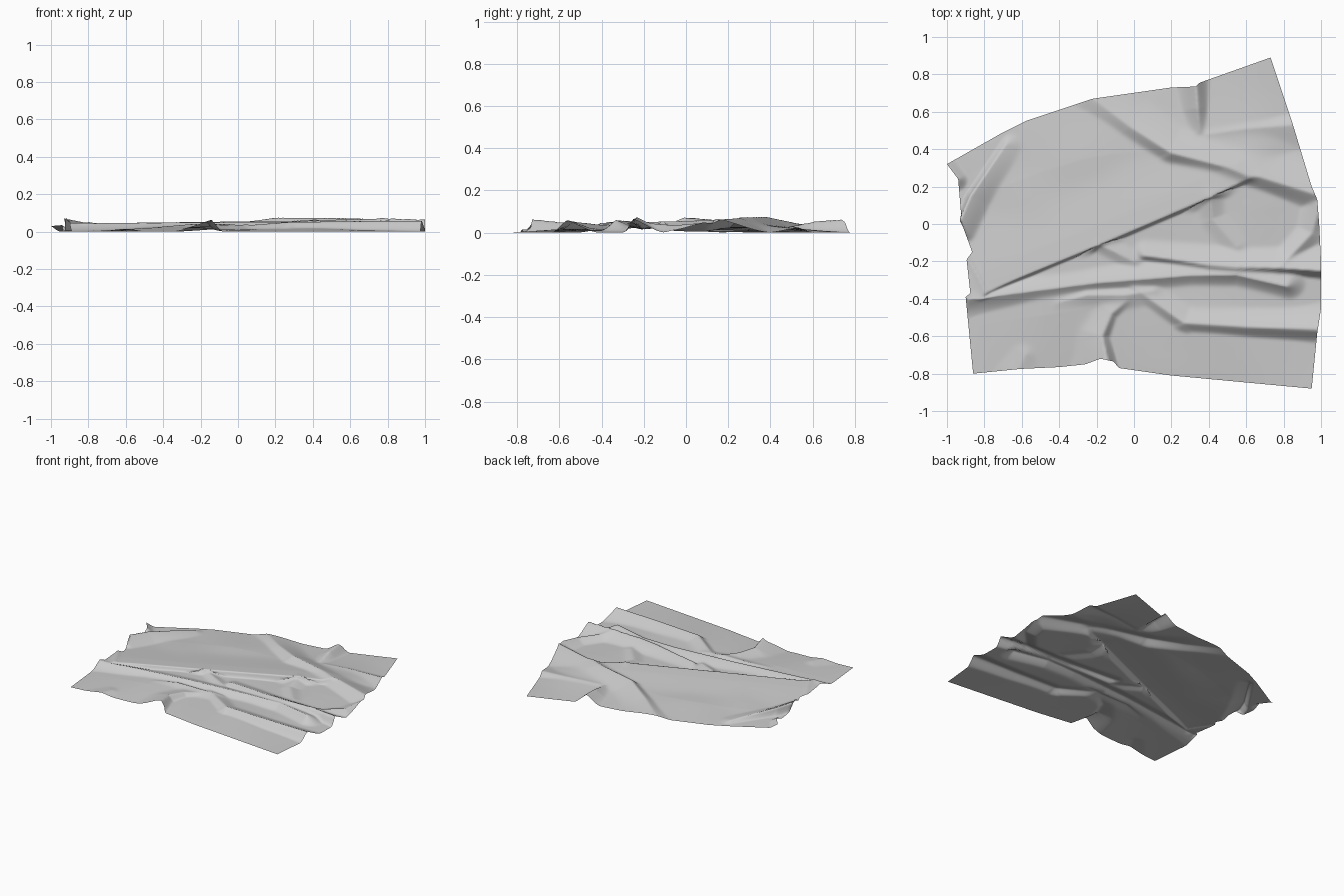
import bpy, bmesh
from mathutils import Vector, noise

cube = bpy.data.objects.get("Cube")
if cube:
    bpy.data.objects.remove(cube, do_unlink=True)

STEPS = 180


def resample(points):
    """Spread STEPS + 1 points evenly along a polyline."""
    pts = [Vector(p) for p in points]
    lengths = [(b - a).length for a, b in zip(pts, pts[1:])]
    total, result = sum(lengths), []
    for i in range(STEPS + 1):
        target, k = total * i / STEPS, 0
        while k < len(lengths) - 1 and target > lengths[k]:
            target -= lengths[k]
            k += 1
        result.append(pts[k].lerp(pts[k + 1], min(1, target / lengths[k])))
    return result


# Outline of the sheet, one polyline per side
back = resample([(-1, .32), (-.7, .49), (-.58, .55), (-.22, .67), (.2, .73),
                 (.33, .735), (.35, .755), (.73, .89)])
front = resample([(-.86, -.8), (-.61, -.775), (-.4, -.765), (-.26, -.75),
                  (-.18, -.72), (-.11, -.735), (-.08, -.77), (.2, -.81), (.95, -.88)])
left = resample([(-.86, -.8), (-.9, -.39), (-.875, -.37), (-.895, -.19),
                 (-.865, -.15), (-.92, 0), (-.94, .24), (-1, .32)])
right = resample([(.95, -.88), (.98, -.58), (1, -.45), (1, -.2), (.99, 0),
                  (.98, .13), (.95, .2), (.85, .53), (.73, .89)])

ridges = []


def ridge(left_width, right_width, *points, lean=0.0):
    """Add a crease through (x, y, height) points; widths are to each side of its run."""
    segments = []
    for a, b in zip(points, points[1:]):
        start, run = Vector(a[:2]), Vector(b[:2]) - Vector(a[:2])
        segments.append((start, run, run.length_squared, a[2], b[2]))
    ridges.append((left_width, right_width, lean, segments))


# Long diagonal fold under the big back panel
ridge(.6, .07, (-.8, -.34, .045), (-.2, -.09, .052), (.4, .17, .06), (.6, .26, .045), lean=.5)
# Crease from the back edge that bends toward the right edge
ridge(.22, .11, (-.22, .67, .02), (-.02, .52, .045), (.2, .38, .075),
      (.55, .29, .072), (1, .15, .062))
# Fold across the whole width, with a second crest beside it
ridge(.12, .13, (-.92, -.39, .045), (-.2, -.295, .05), (.3, -.255, .05), (.55, -.25, .055),
      (.82, -.31, .06), lean=.4)
ridge(.16, .05, (.06, -.17, .042), (.4, -.215, .06), (.78, -.235, .072), (1, -.25, .065))
# Front right crease
ridge(.16, .08, (0, -.34, .03), (.27, -.53, .052), (.6, -.55, .056), (1, -.565, .06))
# Curved pucker at the front edge
ridge(.22, .06, (-.14, -.74, .065), (-.17, -.6, .05), (-.12, -.48, .04),
      (-.05, -.42, .03))
ridge(.1, .14, (-.4, -.42, .025), (-.25, -.38, .04), (-.05, -.38, .04), (.1, -.36, .03))
ridge(.15, .1, (-.62, -.79, .015), (-.58, -.7, .015))
# Pinch in the back edge and the soft step at its foot
ridge(.08, .12, (.33, .78, .065), (.34, .62, .055), (.35, .5, .03))
ridge(.08, .16, (.4, .48, .025), (.6, .51, .028), (.85, .53, .025))
# Left edge crest and turned-up corner
ridge(.05, .14, (-.93, -.03, .075), (-.86, .14, .06), (-.68, .42, .02), lean=-.3)
ridge(.06, .08, (-1, .32, .03), (-.94, .24, .035))
ridge(.06, .08, (-.89, -.18, .035), (-.8, -.34, .045))
# Small wrinkles between the folds
ridge(.12, .1, (-.2, -.1, .04), (0, -.2, .03))
ridge(.14, .14, (.4, .17, .055), (.42, .03, .032), (.55, -.12, .03))
ridge(.12, .08, (.78, -.23, .05), (.95, -.05, .035), (.99, .1, .05))


def crease_shape(p, floor):
    """Return the height and sideways lean of the sheet at a point."""
    total, shift = floor ** 5, Vector((0, 0))
    for left_w, right_w, lean, segments in ridges:
        best, push = 0.0, None
        for start, run, length_sq, h0, h1 in segments:
            t = max(0, min(1, (p - start).dot(run) / length_sq))
            offset = p - start - run * t
            dist = offset.length
            if dist > max(left_w, right_w):
                continue
            normal = Vector((-run.y, run.x)) / length_sq ** .5
            side = offset.dot(normal) / dist if dist > 1e-6 else 0
            width = (left_w + right_w + side * (left_w - right_w)) / 2
            s = min(1, dist / width)
            height = (h0 + (h1 - h0) * t) * (1 - s) ** 2 * (1 + s)
            if height > best:
                best = height
                near = max(0, 1 - dist / .08)
                push = -normal * lean * height * near
        total += best ** 5
        if push:
            shift += push
    return total ** .2, shift


# Sheet: a grid fitted inside the outline, raised along the creases
bm = bmesh.new()
grid = []
for j in range(STEPS + 1):
    v, row = j / STEPS, []
    for i in range(STEPS + 1):
        u = i / STEPS
        p = front[i] * (1 - v) + back[i] * v + left[j] * (1 - u) + right[j] * u
        p -= (front[0] * (1 - u) + front[-1] * u) * (1 - v) + (back[0] * (1 - u) + back[-1] * u) * v
        swell = min(1, 6 * u * (1 - u)) * min(1, 6 * v * (1 - v))
        wobble = noise.noise(Vector((p.x * 3, p.y * 3, .5)))
        z, shift = crease_shape(p, swell * (.018 + .008 * wobble))
        if 0 < i < STEPS and 0 < j < STEPS:
            p += shift
        row.append(bm.verts.new((p.x, p.y, z)))
    grid.append(row)
for a, b in zip(grid, grid[1:]):
    for i in range(STEPS):
        bm.faces.new((a[i], a[i + 1], b[i + 1], b[i]))

mesh = bpy.data.meshes.new("crumpled_sheet")
bm.to_mesh(mesh)
bm.free()
sheet = bpy.data.objects.new("crumpled_sheet", mesh)
bpy.context.collection.objects.link(sheet)
mesh.shade_smooth()

# Plain grey cloth
grey = bpy.data.materials.new("light_grey_cloth")
grey.use_nodes = True
colour = (.6, .6, .6, 1)
grey.diffuse_color = colour
grey.node_tree.nodes["Principled BSDF"].inputs["Base Color"].default_value = colour
mesh.materials.append(grey)
